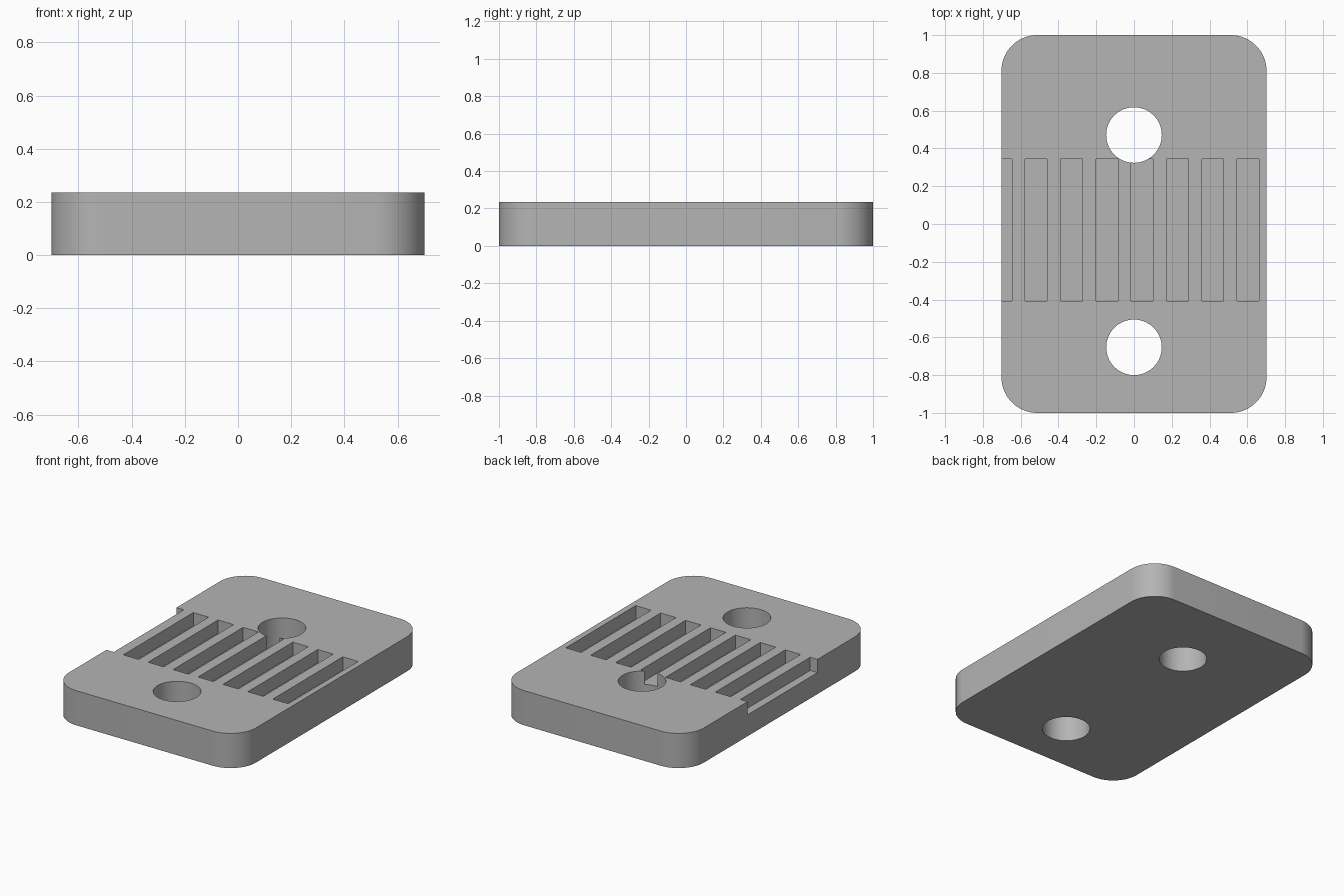
import bpy, bmesh, math

old = bpy.data.objects.get("Cube")
if old:
    bpy.data.objects.remove(old, do_unlink=True)

WIDTH, LENGTH, HEIGHT, CORNER = 1.404, 2.0, 0.235, 0.19
HOLE_RADIUS, HOLE_Y = 0.147, (0.471, -0.653)
SLOT_WIDTH, SLOT_PITCH, SLOT_DEPTH = 0.116, 0.187, 0.09
SLOT_FRONT, SLOT_BACK, SLOT_FIRST_X = -0.407, 0.343, -0.705

grey = bpy.data.materials.new("plain grey")
grey.use_nodes = True
colour = (0.46, 0.46, 0.46, 1)
grey.diffuse_color = colour
grey.node_tree.nodes["Principled BSDF"].inputs["Base Color"].default_value = colour


def prism(name, outline, bottom, top):
    """Extrude a closed 2D outline upward into a solid."""
    bm = bmesh.new()
    face = bm.faces.new([bm.verts.new((x, y, bottom)) for x, y in outline])
    extruded = bmesh.ops.extrude_face_region(bm, geom=[face])["geom"]
    bmesh.ops.translate(bm, vec=(0, 0, top - bottom),
                        verts=[v for v in extruded if isinstance(v, bmesh.types.BMVert)])
    bmesh.ops.recalc_face_normals(bm, faces=bm.faces)
    mesh = bpy.data.meshes.new(name)
    bm.to_mesh(mesh)
    bm.free()
    obj = bpy.data.objects.new(name, mesh)
    bpy.context.collection.objects.link(obj)
    mesh.materials.append(grey)
    return obj


def arc(cx, cy, radius, start, sweep, steps):
    angles = [start + sweep * i / steps for i in range(steps + 1)]
    return [(cx + radius * math.cos(a), cy + radius * math.sin(a)) for a in angles]


# Rounded plate
outline = []
for i, (sx, sy) in enumerate([(1, 1), (-1, 1), (-1, -1), (1, -1)]):
    outline += arc(sx * (WIDTH / 2 - CORNER), sy * (LENGTH / 2 - CORNER),
                   CORNER, i * math.pi / 2, math.pi / 2, 16)
plate = prism("clamp_plate", outline, 0, HEIGHT)

# Screw holes through the plate
cutters = [prism("hole_cutter", arc(0, y, HOLE_RADIUS, 0, math.tau, 64)[:-1], -0.1, HEIGHT + 0.1)
           for y in HOLE_Y]

# Row of belt slots, the first one open at the side
for i in range(8):
    x = SLOT_FIRST_X + i * SLOT_PITCH
    a, b = x - SLOT_WIDTH / 2, x + SLOT_WIDTH / 2
    corners = [(a, SLOT_FRONT), (b, SLOT_FRONT), (b, SLOT_BACK), (a, SLOT_BACK)]
    cutters.append(prism("slot_cutter", corners, HEIGHT - SLOT_DEPTH, HEIGHT + 0.1))

# Cut, then discard the cutters
bpy.ops.object.select_all(action='DESELECT')
bpy.context.view_layer.objects.active = plate
plate.select_set(True)
for cutter in cutters:
    cutter.hide_render = True
    mod = plate.modifiers.new("cut", 'BOOLEAN')
    mod.operation, mod.solver, mod.object = 'DIFFERENCE', 'EXACT', cutter
    bpy.ops.object.modifier_apply(modifier=mod.name)
    bpy.data.objects.remove(cutter, do_unlink=True)

bpy.ops.object.shade_smooth_by_angle(angle=math.radians(30))
